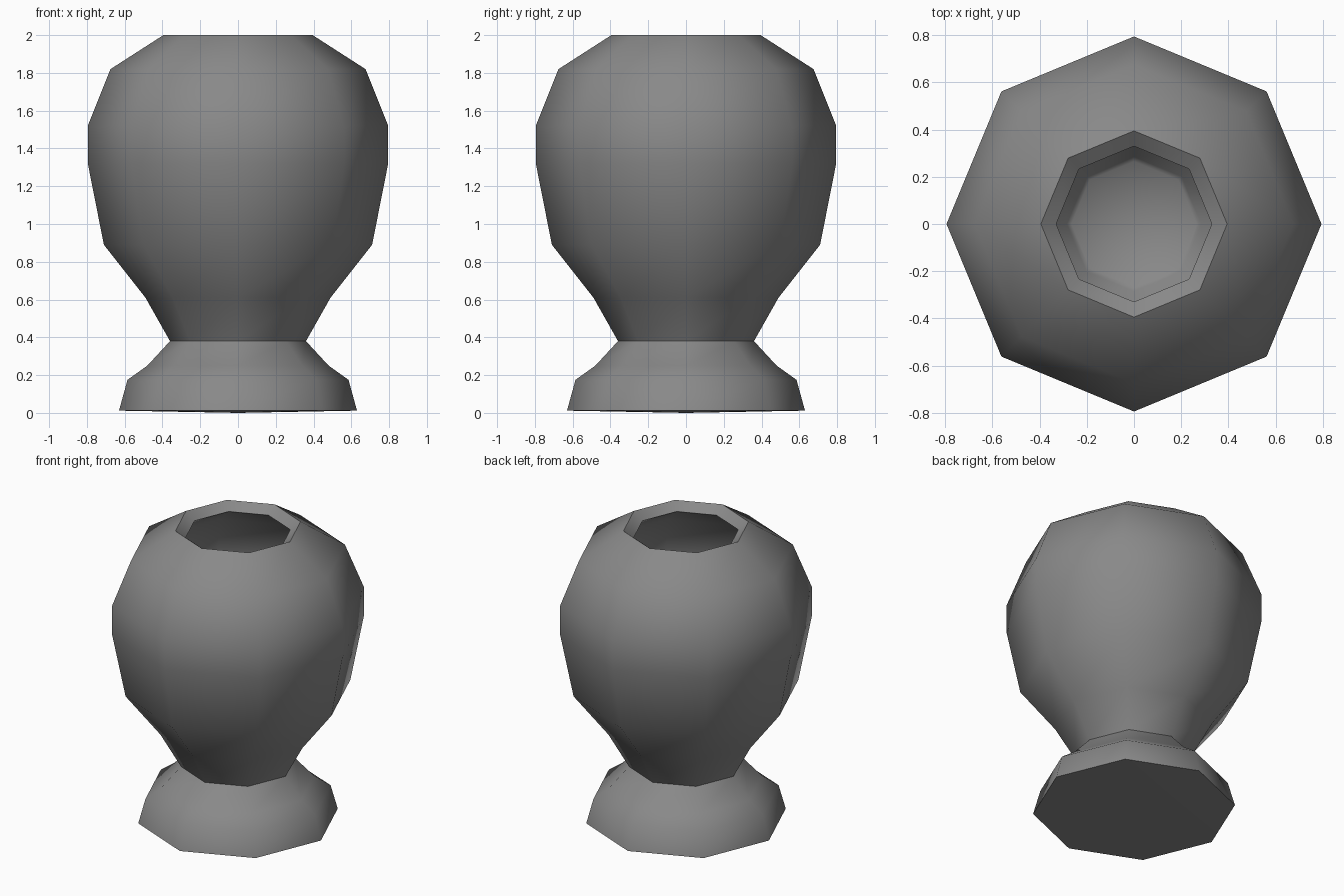
import bpy, bmesh, math

if "Cube" in bpy.data.objects:
    bpy.data.objects.remove(bpy.data.objects["Cube"])

SIDES = 8

grey = bpy.data.materials.new("stone grey")
grey.diffuse_color = (0.25, 0.25, 0.25, 1)
grey.use_nodes = True
grey.node_tree.nodes["Principled BSDF"].inputs["Base Color"].default_value = grey.diffuse_color


def lathe(name, profile):
    """Revolve (radius, z) points into an eight-sided smooth part; radius 0 is a pole."""
    bm = bmesh.new()
    rings = []
    for r, z in profile:
        if r == 0:
            rings.append([bm.verts.new((0, 0, z))] * SIDES)
        else:
            angles = [2 * math.pi * i / SIDES for i in range(SIDES)]
            rings.append([bm.verts.new((r * math.cos(a), r * math.sin(a), z)) for a in angles])
    for low, high in zip(rings, rings[1:]):
        for i in range(SIDES):
            j = (i + 1) % SIDES
            corners = list(dict.fromkeys((low[i], low[j], high[j], high[i])))
            bm.faces.new(corners)
    bmesh.ops.recalc_face_normals(bm, faces=bm.faces)
    mesh = bpy.data.meshes.new(name)
    bm.to_mesh(mesh)
    bm.free()
    mesh.materials.append(grey)
    obj = bpy.data.objects.new(name, mesh)
    bpy.context.collection.objects.link(obj)
    bpy.context.view_layer.objects.active = obj
    obj.select_set(True)
    bpy.ops.object.shade_smooth_by_angle(angle=math.radians(60))
    obj.select_set(False)
    return obj


# Foot: shallow bottom, flared rim and sloping shoulder, with the bowl on top
lathe("foot", [(0, 0), (0.63, 0.012), (0.585, 0.175), (0.48, 0.25), (0.36, 0.38)])

# Bowl: outer wall up to the rim, bevelled lip, then the cavity down to its floor
outer = [(0.36, 0.38), (0.49, 0.61), (0.71, 0.89), (0.795, 1.32),
         (0.795, 1.52), (0.675, 1.82), (0.395, 2.0)]
inner = [(0.33, 1.95), (0.61, 1.77), (0.72, 1.50), (0.72, 1.33),
         (0.64, 0.92), (0.42, 0.65), (0.285, 0.45), (0.265, 0.43), (0, 0.43)]
lathe("bowl", outer + inner)
